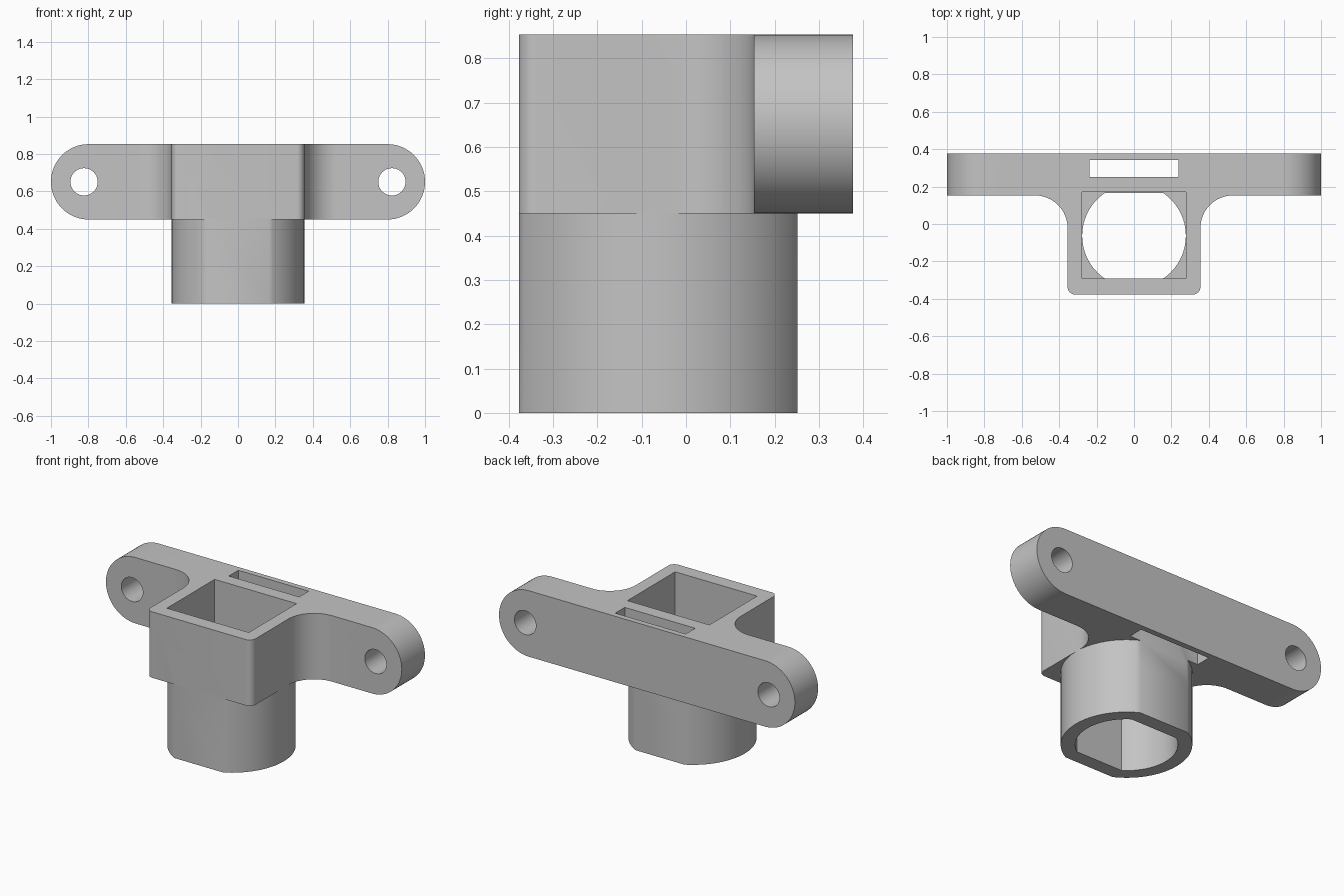
import bpy
import bmesh
from math import pi, cos, sin, asin
from mathutils import Matrix

if "Cube" in bpy.data.objects:
    bpy.data.objects.remove(bpy.data.objects["Cube"], do_unlink=True)

grey = bpy.data.materials.new("plain grey")
grey.use_nodes = True
colour = (0.55, 0.55, 0.55, 1)
grey.diffuse_color = colour
grey.node_tree.nodes["Principled BSDF"].inputs["Base Color"].default_value = colour

LOW, TOP = 0.45, 0.853
FRONT, BACK = -0.377, 0.377
BAR_FRONT = 0.153
MID_Z = (LOW + TOP) / 2
TUBE_Y = -0.063


def arc(cx, cy, r, start, end, n=16):
    return [(cx + r * cos(start + (end - start) * i / n),
             cy + r * sin(start + (end - start) * i / n)) for i in range(n + 1)]


def prism(name, outline, low, high, along_y=False):
    """Extrude a closed outline along z, or an x-z outline along y."""
    bm = bmesh.new()
    base = bm.faces.new([bm.verts.new((x, y, low)) for x, y in outline])
    ext = bmesh.ops.extrude_face_region(bm, geom=[base])
    verts = [g for g in ext["geom"] if isinstance(g, bmesh.types.BMVert)]
    bmesh.ops.translate(bm, verts=verts, vec=(0, 0, high - low))
    if along_y:
        swap = Matrix(((1, 0, 0), (0, 0, 1), (0, 1, 0))).to_4x4()
        bmesh.ops.transform(bm, matrix=swap, verts=bm.verts)
    bmesh.ops.recalc_face_normals(bm, faces=bm.faces)
    mesh = bpy.data.meshes.new(name)
    bm.to_mesh(mesh)
    bm.free()
    mesh.materials.append(grey)
    obj = bpy.data.objects.new(name, mesh)
    bpy.context.collection.objects.link(obj)
    return obj


def rect(half_x, y0, y1):
    return [(-half_x, y0), (half_x, y0), (half_x, y1), (-half_x, y1)]


def flatted_circle(r, half_y):
    """Circle cut flat at its front and back."""
    a = asin(half_y / r)
    return arc(0, TUBE_Y, r, -a, a, 32) + arc(0, TUBE_Y, r, pi - a, pi + a, 32)


def combine(target, tool, operation):
    mod = target.modifiers.new(operation.lower(), "BOOLEAN")
    mod.operation, mod.object, mod.solver = operation, tool, "EXACT"
    bpy.context.view_layer.objects.active = target
    bpy.ops.object.modifier_apply(modifier=mod.name)
    bpy.data.objects.remove(tool, do_unlink=True)


# Socket block flowing into the mounting bar
corner, fillet, side = 0.04, 0.175, 0.355
right = arc(side - corner, FRONT + corner, corner, -pi / 2, 0, 8)
right += arc(side + fillet, BAR_FRONT - fillet, fillet, pi, pi / 2)
right += [(1.0, BAR_FRONT), (1.0, BACK)]
plan = right + [(-x, y) for x, y in reversed(right)]
bracket = prism("sensor_bracket", plan, LOW, TOP)
bracket.name = "mounting_bracket"

# Rounded bar ends
r = (TOP - LOW) / 2
capsule = arc(1 - r, MID_Z, r, -pi / 2, pi / 2, 32) + arc(r - 1, MID_Z, r, pi / 2, 3 * pi / 2, 32)
combine(bracket, prism("end_rounding", capsule, -0.6, 0.6, True), "INTERSECT")

# Flat-sided tube below the block
tube = prism("lower_tube", flatted_circle(0.355, TUBE_Y - FRONT), 0, LOW + 0.01)
combine(bracket, tube, "UNION")

# Square socket, tube bore, strap slot and bolt holes
cuts = [
    prism("socket_cut", rect(0.277, -0.291, 0.17), LOW + 0.02, 1),
    prism("bore_cut", flatted_circle(0.277, 0.2285), -0.1, LOW + 0.1),
    prism("slot_cut", rect(0.238, 0.251, 0.343), 0.3, 1),
]
for s in (-1, 1):
    ring = arc(s * 0.823, MID_Z, 0.073, 0, 2 * pi, 40)[:-1]
    cuts.append(prism("bolt_cut", ring, -0.6, 0.6, True))
for cut in cuts:
    combine(bracket, cut, "DIFFERENCE")

# Smooth curves, crisp edges
bpy.ops.object.select_all(action="DESELECT")
bracket.select_set(True)
bpy.context.view_layer.objects.active = bracket
bpy.ops.object.shade_smooth_by_angle(angle=pi / 6)
